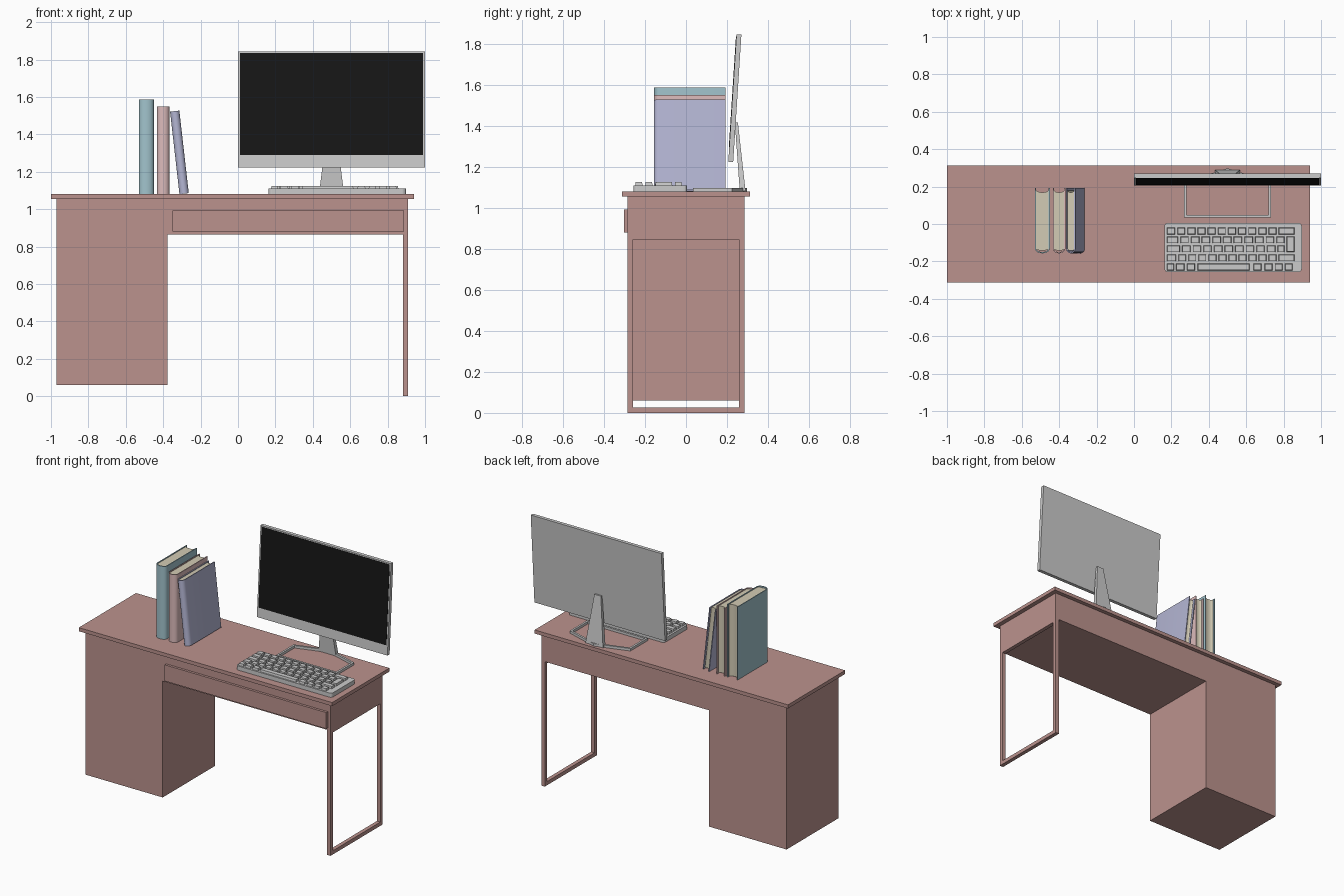
import bpy, bmesh, math
from mathutils import Vector

if "Cube" in bpy.data.objects:
    bpy.data.objects.remove(bpy.data.objects["Cube"])


def mat(name, rgb):
    m = bpy.data.materials.new(name)
    m.diffuse_color = (*rgb, 1)
    m.use_nodes = True
    m.node_tree.nodes["Principled BSDF"].inputs["Base Color"].default_value = m.diffuse_color
    return m


WOOD = mat("rosy_wood", (0.50, 0.29, 0.27))
BLACK = mat("black_glass", (0.008, 0.008, 0.008))
TEAL = mat("teal_cover", (0.36, 0.55, 0.61))
PINK = mat("pink_cover", (0.72, 0.50, 0.50))
PURPLE = mat("purple_cover", (0.46, 0.47, 0.66))
PAPER = mat("paper", (0.65, 0.60, 0.46))


def finish(name, bm, material=None):
    bmesh.ops.recalc_face_normals(bm, faces=bm.faces)
    me = bpy.data.meshes.new(name)
    bm.to_mesh(me)
    bm.free()
    ob = bpy.data.objects.new(name, me)
    bpy.context.collection.objects.link(ob)
    if material:
        me.materials.append(material)
    return ob


def add_box(bm, x0, x1, y0, y1, z0, z1, taper=0.0):
    vs = bmesh.ops.create_cube(bm, size=1)["verts"]
    for v in vs:
        t = taper if v.co.z > 0 else 0
        sx, sy = (math.copysign(1, c) for c in v.co.xy)
        v.co = ((x0 + x1) / 2 + sx * ((x1 - x0) / 2 - t),
                (y0 + y1) / 2 + sy * ((y1 - y0) / 2 - t),
                z1 if v.co.z > 0 else z0)
    return vs


def box(name, dims, material=None):
    bm = bmesh.new()
    add_box(bm, *dims)
    return finish(name, bm, material)


def prism(name, pts, z0, z1, material=None):
    bm = bmesh.new()
    f = bm.faces.new([bm.verts.new((x, y, z0)) for x, y in pts])
    r = bmesh.ops.extrude_face_region(bm, geom=[f])
    for g in r["geom"]:
        if isinstance(g, bmesh.types.BMVert):
            g.co.z = z1
    return finish(name, bm, material)


def ring(name, outer, inner, z0, z1, material=None):
    # closed flat frame between two matching outlines
    bm = bmesh.new()
    n = len(outer)
    L = [[bm.verts.new((x, y, z)) for x, y in p]
         for p, z in ((outer, z0), (outer, z1), (inner, z1), (inner, z0))]
    for k in range(4):
        a, b = L[k], L[(k + 1) % 4]
        for i in range(n):
            j = (i + 1) % n
            bm.faces.new((a[i], a[j], b[j], b[i]))
    return finish(name, bm, material)


# Desk
box("desk_top", (-1, 0.94, -0.313, 0.313, 1.055, 1.08), WOOD)
box("cabinet", (-0.97, -0.377, -0.285, 0.285, 0.06, 1.055), WOOD)
box("drawer_case", (-0.377, 0.909, -0.285, 0.285, 0.865, 1.055), WOOD)
box("drawer_front", (-0.35, 0.887, -0.302, -0.284, 0.88, 0.992), WOOD)

# Leg frame, drawn flat then stood upright in the y-z plane
leg = ring("leg_frame",
           [(-0.285, 0), (0.285, 0), (0.285, 0.87), (-0.285, 0.87)],
           [(-0.259, 0.026), (0.259, 0.026), (0.259, 0.845), (-0.259, 0.845)],
           0.882, 0.909, WOOD)
for v in leg.data.vertices:
    v.co = (v.co.z, v.co.x, v.co.y)

# Monitor, sheared backwards as it rises
LEAN = 0.04 / 0.62
panel = box("monitor_panel", (0, 1, 0.206, 0.230, 1.223, 1.843))
screen = box("monitor_screen", (0.01, 0.99, 0.204, 0.210, 1.29, 1.835), BLACK)
for ob in (panel, screen):
    for v in ob.data.vertices:
        v.co.y += (v.co.z - 1.223) * LEAN

# Monitor stand: tapered, leaning strut on a five-sided wire foot
bm = bmesh.new()
for v in add_box(bm, 0, 1, 0, 1, 1.082, 1.415):
    top = v.co.z > 1.2
    half = 0.025 if top else 0.067
    v.co.x = 0.5 + (half if v.co.x > 0.5 else -half)
    y0, y1 = (0.238, 0.253) if top else (0.262, 0.29)
    v.co.y = y1 if v.co.y > 0.5 else y0
finish("stand_strut", bm)
ring("stand_foot",
     [(0.268, 0.034), (0.732, 0.034), (0.732, 0.225), (0.5, 0.298), (0.268, 0.225)],
     [(0.282, 0.048), (0.718, 0.048), (0.718, 0.215), (0.5, 0.283), (0.282, 0.215)],
     1.08, 1.097)

# Keyboard body with rounded corners
kx0, kx1, ky0, ky1, r = 0.163, 0.897, -0.257, 0.006, 0.018
outline = []
for cx, cy, a0 in ((kx1 - r, ky1 - r, 0), (kx0 + r, ky1 - r, 90),
                   (kx0 + r, ky0 + r, 180), (kx1 - r, ky0 + r, 270)):
    for k in range(5):
        a = math.radians(a0 + 22.5 * k)
        outline.append((cx + r * math.cos(a), cy + r * math.sin(a)))
prism("keyboard_body", outline, 1.08, 1.109)

# Keys: each row is first key width, count of normal keys, last key width
bm = bmesh.new()
GAP, KEY = 0.011, 0.044
rows = [(0.044, 10, 0.085), (0.060, 9, 0.044), (0.070, 9, 0.038), (0.050, 10, 0.085)]
for i, (first, count, last) in enumerate(rows):
    x, yc = 0.176, -0.037 - 0.048 * i
    end = 0.805 if i in (1, 2) else 0.858
    space = end - x - first - last - GAP * (count + 1)
    for w in [first] + [space / count] * count + [last]:
        add_box(bm, x, x + w, yc - 0.0185, yc + 0.0185, 1.105, 1.124, 0.003)
        x += w + GAP
add_box(bm, 0.816, 0.858, -0.15, -0.066, 1.105, 1.124, 0.003)
for x0, x1 in ((0.176, 0.215), (0.225, 0.27), (0.282, 0.326), (0.34, 0.618),
               (0.638, 0.682), (0.698, 0.74), (0.752, 0.795), (0.806, 0.848)):
    add_box(bm, x0, x1, -0.248, -0.211, 1.105, 1.124, 0.003)
finish("keyboard_keys", bm)


def book(name, x, w, h, material, lean=0.0):
    # spine bulges to the front, page block is hollowed at the back
    yf, yb, t, n = -0.13, 0.193, 0.006, 10
    def arc(half, y, depth):
        return [(-half * math.cos(math.pi * k / n),
                 y - depth * math.sin(math.pi * k / n)) for k in range(n + 1)]
    o, i = w / 2, w / 2 - t
    shell = [(-o, yb)] + arc(o, yf, 0.027) + [(o, yb)]
    shell += [(i, yb)] + arc(i, yf, 0.02)[::-1] + [(-i, yb)]
    m = w / 2 - t / 2
    pages = arc(m, yf, 0.012) + arc(m, yb - 0.006, 0.018)[::-1]
    parts = [prism(name + "_cover", shell, 0, h, material),
             prism(name + "_pages", pages, 0.005, h - 0.005, PAPER)]
    for ob in parts:
        for v in ob.data.vertices:
            v.co.x += w / 2
        ob.location = (x, 0, 1.08)
        ob.rotation_euler.y = -lean
        bpy.ops.object.select_all(action='DESELECT')
        ob.select_set(True)
        bpy.context.view_layer.objects.active = ob
        bpy.ops.object.shade_smooth_by_angle(angle=math.radians(35))


# Books
book("teal_book", -0.53, 0.08, 0.505, TEAL)
book("pink_book", -0.434, 0.067, 0.47, PINK)
book("purple_book", -0.313, 0.05, 0.444, PURPLE, math.radians(6.5))
